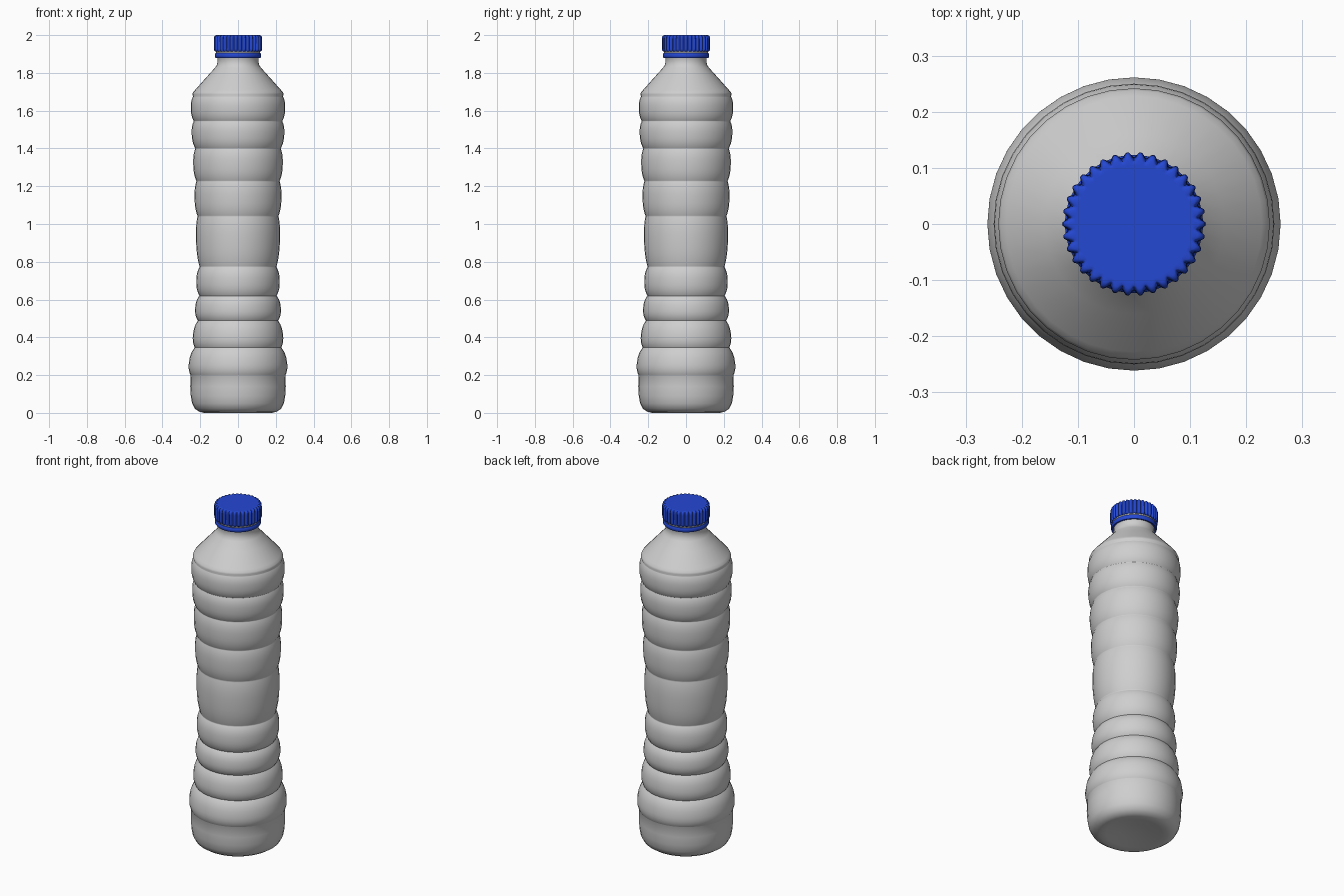
import bpy, bmesh, math

if "Cube" in bpy.data.objects:
    bpy.data.objects.remove(bpy.data.objects["Cube"], do_unlink=True)


def make_material(name, rgb, roughness):
    mat = bpy.data.materials.new(name)
    mat.use_nodes = True
    mat.diffuse_color = (*rgb, 1)
    bsdf = mat.node_tree.nodes["Principled BSDF"]
    bsdf.inputs["Base Color"].default_value = (*rgb, 1)
    bsdf.inputs["Roughness"].default_value = roughness
    return mat


def lathe(name, profile, sides, mat, ribs=0, closed=False, sharp=40):
    """Spin (radius, z, groove depth) points; grooves repeat once per rib."""
    bm = bmesh.new()
    rings = []
    for r, z, depth in profile:
        if r == 0:
            rings.append([bm.verts.new((0, 0, z))] * sides)
            continue
        ring = []
        for i in range(sides):
            a = math.tau * i / sides
            rr = r - depth * (0.5 - 0.5 * math.cos(a * ribs)) ** 1.5
            ring.append(bm.verts.new((rr * math.cos(a), rr * math.sin(a), z)))
        rings.append(ring)
    pairs = list(zip(rings, rings[1:]))
    if closed:
        pairs.append((rings[-1], rings[0]))
    for low, high in pairs:
        for i in range(sides):
            j = (i + 1) % sides
            corners = dict.fromkeys((low[i], low[j], high[j], high[i]))
            bm.faces.new(list(corners))
    bmesh.ops.recalc_face_normals(bm, faces=bm.faces)
    mesh = bpy.data.meshes.new(name)
    bm.to_mesh(mesh)
    bm.free()
    mesh.materials.append(mat)
    obj = bpy.data.objects.new(name, mesh)
    bpy.context.collection.objects.link(obj)
    bpy.ops.object.select_all(action='DESELECT')
    obj.select_set(True)
    bpy.context.view_layer.objects.active = obj
    bpy.ops.object.shade_smooth_by_angle(angle=math.radians(sharp))
    return obj


grey = make_material("grey plastic", (0.62, 0.62, 0.62), 0.5)
blue = make_material("blue plastic", (0.018, 0.065, 0.65), 0.5)

# Bottle base, slightly hollow underneath
body = [(0, 0.02), (0.08, 0.015), (0.15, 0.004), (0.18, 0.0), (0.205, 0.006),
        (0.228, 0.022), (0.243, 0.05), (0.25, 0.09), (0.253, 0.14)]

# Grooves (z, radius) and the radius of the bulge above each one
grooves = [(0.2, 0.251), (0.346, 0.229), (0.488, 0.212), (0.62, 0.204),
           (0.773, 0.203), (1.042, 0.214), (1.227, 0.22), (1.40, 0.226),
           (1.545, 0.234), (1.675, 0.238)]
bulges = [0.259, 0.238, 0.227, 0.221, 0.222, 0.230, 0.237, 0.245, 0.250]
steps = 12
for (z0, r0), (z1, r1), top in zip(grooves, grooves[1:], bulges):
    rise = top - (r0 + r1) / 2
    for k in range(steps):
        t = 0.5 - 0.5 * math.cos(math.pi * k / steps)
        swell = 1 - abs(2 * t - 1) ** 2.6
        body.append((r0 + (r1 - r0) * t + rise * swell, z0 + (z1 - z0) * t))

# Shoulder cone and neck
body += [(0.238, 1.675), (0.242, 1.687), (0.238, 1.697), (0.228, 1.709),
         (0.16, 1.785), (0.122, 1.827), (0.112, 1.842), (0.109, 1.858),
         (0.109, 1.895), (0.116, 1.9), (0.116, 1.925), (0, 1.925)]
lathe("bottle_body", [(r, z, 0) for r, z in body], 36, grey, sharp=60)

# Tamper ring below the cap
band = [(0.108, 1.882), (0.119, 1.88), (0.123, 1.886), (0.123, 1.898),
        (0.119, 1.905), (0.108, 1.905)]
lathe("tamper_ring", [(r, z, 0) for r, z in band], 64, blue, closed=True, sharp=60)

# Ribbed screw cap
cap = [(0.106, 1.915, 0), (0.122, 1.914, 0.004), (0.127, 1.919, 0.008),
       (0.128, 1.928, 0.011), (0.128, 1.98, 0.011), (0.1265, 1.991, 0.012),
       (0.122, 1.998, 0.011), (0.115, 2.0, 0.006), (0.104, 2.0, 0), (0, 2.0, 0)]
ribs = 34
lathe("screw_cap", cap, ribs * 8, blue, ribs=ribs, sharp=60)
